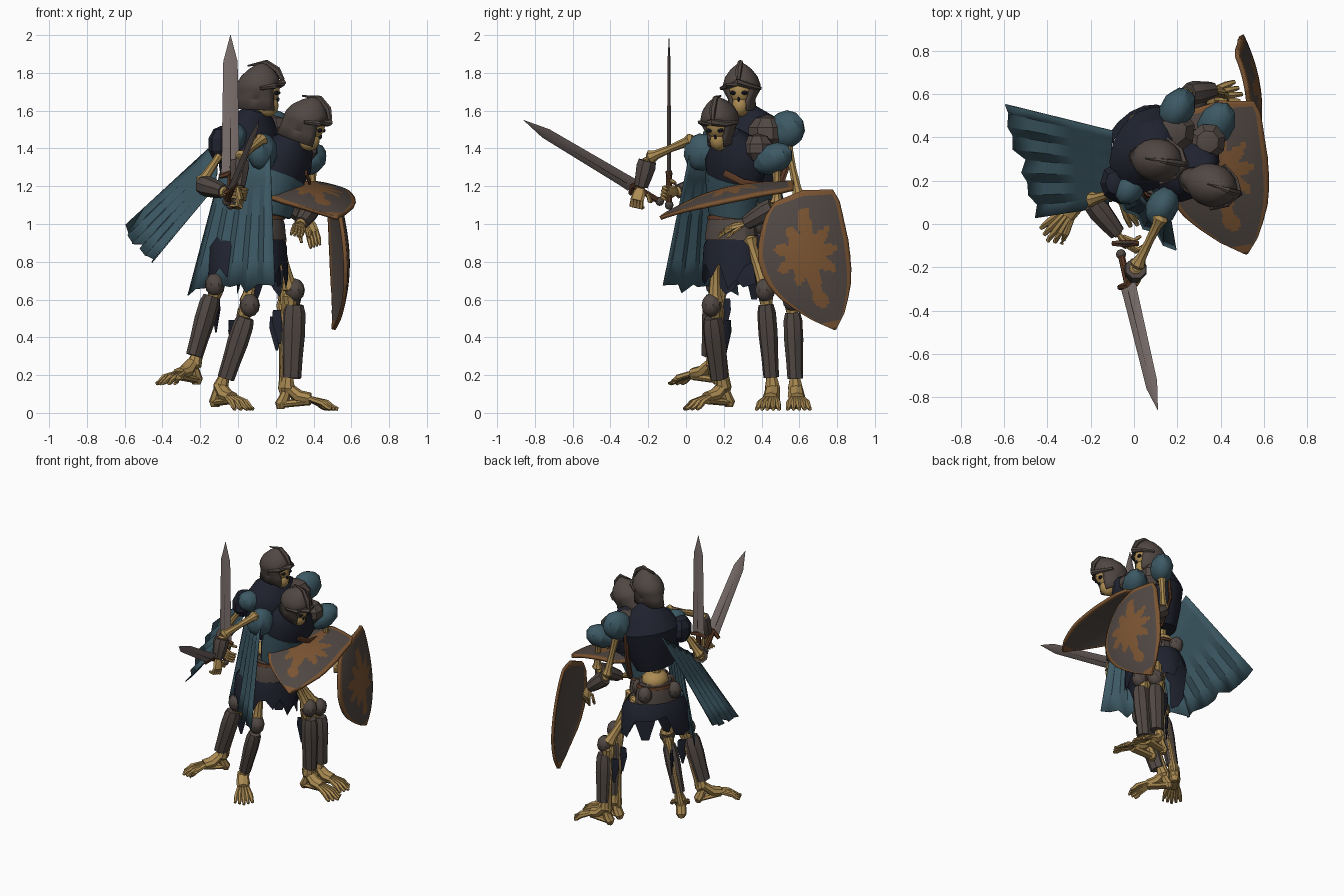
import bpy, bmesh, math, random
from mathutils import Vector, Matrix, Euler

random.seed(4)
if "Cube" in bpy.data.objects:
    bpy.data.objects.remove(bpy.data.objects["Cube"])
made = []


def material(name, r, g, b):
    m = bpy.data.materials.new(name)
    m.use_nodes = True
    m.diffuse_color = (r, g, b, 1)
    bsdf = m.node_tree.nodes["Principled BSDF"]
    bsdf.inputs["Base Color"].default_value = (r, g, b, 1)
    bsdf.inputs["Roughness"].default_value = 0.8
    return m


bone = material("old bone", .41, .26, .085)
iron = material("dark iron", .082, .064, .056)
teal = material("teal cloth", .046, .1, .128)
navy = material("navy rags", .014, .016, .028)
bronze = material("bronze paint", .20, .09, .032)
steel = material("blade steel", .20, .16, .15)
leather = material("brown leather", .10, .04, .018)


def finish(name, bm, mats):
    mesh = bpy.data.meshes.new(name)
    bm.to_mesh(mesh)
    bm.free()
    for m in mats:
        mesh.materials.append(m)
    obj = bpy.data.objects.new(name, mesh)
    bpy.context.scene.collection.objects.link(obj)
    made.append(obj)
    return obj


def sweep(name, points, radii, mat, sides=8, flat=1, side=(.3, .8, .52), jag=0, caps=True):
    """Loft elliptical rings along a path."""
    bm = bmesh.new()
    pts = [Vector(p) for p in points]
    rings = []
    for i, p in enumerate(pts):
        t = (pts[min(i + 1, len(pts) - 1)] - pts[max(i - 1, 0)]).normalized()
        s = Vector(side) - t * t.dot(Vector(side))
        s = s.normalized() if s.length > .05 else t.orthogonal().normalized()
        n = t.cross(s)
        ring = []
        for k in range(sides):
            a = math.tau * k / sides
            co = p + (s * math.cos(a) + n * math.sin(a) * flat) * radii[i]
            if jag and i == len(pts) - 1:
                co.z += random.uniform(-jag, jag)
            ring.append(bm.verts.new(co))
        rings.append(ring)
    for lo, hi in zip(rings, rings[1:]):
        for k in range(sides):
            j = (k + 1) % sides
            bm.faces.new((lo[k], lo[j], hi[j], hi[k]))
    if caps:
        bm.faces.new(rings[0])
        bm.faces.new(rings[-1])
    bmesh.ops.recalc_face_normals(bm, faces=bm.faces)
    return finish(name, bm, [mat])


def ellipsoid(name, loc, size, mat, rot=(0, 0, 0), parent=Matrix(), seg=12):
    bm = bmesh.new()
    bmesh.ops.create_uvsphere(bm, u_segments=seg, v_segments=seg * 2 // 3, radius=1)
    obj = finish(name, bm, [mat])
    obj.matrix_world = parent @ Matrix.LocRotScale(Vector(loc), Euler(rot), Vector(size))
    return obj


def long_bone(name, a, b, r):
    a, b = Vector(a), Vector(b)
    stops = (0, .06, .18, .5, .82, .94, 1)
    sweep(name, [a.lerp(b, f) for f in stops], [r * k for k in (.9, 1.5, 1, .8, 1, 1.5, .9)], bone)


def head(prefix, loc, yaw, pitch):
    frame = Matrix.Translation(loc) @ Euler((0, pitch, yaw)).to_matrix().to_4x4()
    # Open-faced helmet with cheek guards, a neck guard and a pointed crest
    shape = [(-.115, .112), (-.06, .106), (-.01, .116), (.02, .116), (.06, .1), (.1, .065), (.125, .03), (.134, .004)]
    helm = sweep(prefix + "_helmet", [(0, 0, z) for z, r in shape], [r for z, r in shape],
                 iron, 20, .86, (1, 0, 0), caps=False)
    bm = bmesh.new()
    bm.from_mesh(helm.data)
    centres = [(f, f.calc_center_median()) for f in bm.faces]
    face_gap = [f for f, c in centres if c.x > 0 and abs(c.y) < .06 and c.z < .01]
    bmesh.ops.delete(bm, geom=face_gap, context='FACES')
    for v in bm.verts:
        if v.co.z < -.04:
            v.co.y *= .78
            v.co.x *= 1.12
        v.co.x += max(v.co.z, 0) * .15
    bm.to_mesh(helm.data)
    bm.free()
    helm.matrix_world = frame
    helm.modifiers.new("shell", 'SOLIDIFY').thickness = .01
    brow = sweep(prefix + "_helmet_brow", [(.03, -.105, .0), (.1, -.06, .015), (.13, 0, .035),
                 (.1, .06, .015), (.03, .105, .0)], [.01, .015, .02, .015, .01], iron, 6)
    crest = sweep(prefix + "_helmet_crest", [(.13, 0, .05), (.1, 0, .1), (.04, 0, .138), (-.06, 0, .115)],
                  [.012, .018, .014, .004], iron, 6)
    brow.matrix_world = crest.matrix_world = frame
    ellipsoid(prefix + "_skull", (.033, 0, -.01), (.085, .07, .09), bone, parent=frame)
    ellipsoid(prefix + "_jaw", (.058, 0, -.09), (.058, .05, .06), bone, parent=frame)
    ellipsoid(prefix + "_nose_hole", (.11, 0, -.055), (.01, .007, .014), navy, parent=frame, seg=6)
    for s in (-1, 1):
        ellipsoid(prefix + "_eye_socket", (.104, s * .03, -.02), (.014, .018, .012), navy, parent=frame, seg=8)


def foot(name, ankle, toe):
    ankle, toe = Vector(ankle), Vector(toe)
    ahead = (toe - ankle).normalized()
    across = Vector((-ahead.y, ahead.x, 0)).normalized()
    flat_dir = Vector((ahead.x, ahead.y, 0)).normalized()
    heel = ankle - flat_dir * .035 - Vector((0, 0, .055))
    sweep(name + "_heel", [ankle + Vector((0, 0, .02)), ankle.lerp(heel, .5), heel, heel - Vector((0, 0, .025))],
          [.03, .036, .036, .022], bone, 8, .85, across)
    mid = ankle.lerp(toe, .45) + Vector((0, 0, .012))
    sweep(name + "_sole", [heel, mid - Vector((0, 0, .015))], [.032, .034], bone, 8, .6, across)
    sweep(name + "_instep", [ankle + Vector((0, 0, .04)), ankle.lerp(mid, .5), mid], [.036, .046, .042],
          bone, 8, .75, across)
    for k in range(5):
        off = (k - 2) * .03
        tip = toe + across * off - flat_dir * abs(off) * .5
        base = mid + across * off * .5
        knuckle = base.lerp(tip, .6) + Vector((0, 0, .01))
        sweep(name + "_toe", [base, knuckle, base.lerp(tip, .82), tip], [.014, .017, .013, .01], bone, 6)


def leg(prefix, hip, knee, ankle, toe):
    hip, knee, ankle, toe = map(Vector, (hip, knee, ankle, toe))
    ahead = Vector((toe.x - ankle.x, toe.y - ankle.y, 0)).normalized()
    long_bone(prefix + "_thigh_bone", hip, knee, .032)
    long_bone(prefix + "_shin_bone", knee, ankle, .028)
    long_bone(prefix + "_calf_bone", knee - ahead * .035, ankle - ahead * .025, .016)
    stops = (.14, .22, .42, .64, .84)
    sweep(prefix + "_greave", [knee.lerp(ankle, f) + ahead * .02 for f in stops],
          [.05, .062, .064, .056, .052], iron, 8, .8, ahead)
    ellipsoid(prefix + "_knee_cap", knee + ahead * .02, (.055, .055, .062), iron, seg=9)
    # Torn rag behind the calf
    back = knee.lerp(ankle, .3) - ahead * .055
    sweep(prefix + "_calf_rag", [back + Vector((0, 0, .06)), back, back - Vector((0, 0, .12))],
          [.035, .04, .006], navy, 6, .3, ahead)
    foot(prefix + "_foot", ankle, toe)


def hand(prefix, wrist, ahead, curl, curled):
    wrist, ahead, curl = Vector(wrist), Vector(ahead).normalized(), Vector(curl).normalized()
    across = ahead.cross(curl).normalized()
    sweep(prefix + "_palm", [wrist, wrist + ahead * .03, wrist + ahead * .07], [.022, .036, .038],
          bone, 8, .5, across)
    for k in range(5):
        base = wrist + ahead * (.02 if k == 4 else .065) + across * (k - 1.5) * .018
        bend = .35 + .65 * curled
        mid = base + ahead * .04 + curl * .02 * bend + across * (.02 if k == 4 else 0)
        tip = mid + ahead * .045 * (1 - curled * 1.3) + curl * .045 * bend
        sweep(prefix + "_finger", [base, mid, mid.lerp(tip, .5), tip], [.01, .012, .01, .007], bone, 6)


def arm(prefix, shoulder, elbow, wrist, ahead, curl, curled):
    elbow, wrist = Vector(elbow), Vector(wrist)
    long_bone(prefix + "_upper_arm_bone", shoulder, elbow, .025)
    long_bone(prefix + "_forearm_bone", elbow, wrist, .02)
    sweep(prefix + "_vambrace", [elbow.lerp(wrist, f) for f in (.1, .3, .7, .95)],
          [.05, .055, .046, .038], iron, 8)
    hand(prefix + "_hand", wrist, ahead, curl, curled)


def sword(prefix, pommel, tip, wide):
    pommel, tip, wide = Vector(pommel), Vector(tip), Vector(wide)
    d = (tip - pommel).normalized()
    guard = pommel + d * .17
    sweep(prefix + "_blade", [guard, guard + d * .05, tip - d * .14, tip], [.05, .047, .038, .001],
          steel, 4, .22, wide)
    for s in (-1, 1):
        groove = wide.cross(d).normalized() * s * .006
        sweep(prefix + "_fuller", [guard + d * .03 + groove, guard + d * .45 + groove], [.014, .008],
              iron, 4, .35, wide)
    sweep(prefix + "_grip", [pommel, guard], [.016, .018], leather, 8)
    sweep(prefix + "_guard", [guard - wide * .06 - d * .02, guard, guard + wide * .06 - d * .02],
          [.012, .02, .012], leather, 6)
    ellipsoid(prefix + "_pommel", pommel, (.024, .024, .024), iron, seg=9)


def shield(name, top, tip, right, out):
    """Curved heater shield with a painted rim and a tree crest."""
    top, tip, right, out = map(Vector, (top, tip, right, out))
    rows, cols = 48, 36
    widths = [.16, .205, .225, .24, .25, .245, .23, .2, .15, .09, .006]
    bm = bmesh.new()
    grid = []
    for i in range(rows + 1):
        t = i / rows
        k = min(int(t * 10), 9)
        half = widths[k] + (widths[k + 1] - widths[k]) * (t * 10 - k)
        line = []
        for j in range(cols + 1):
            u = (2 * j / cols - 1) * half
            skew = -.075 * math.sin(math.pi * t)
            dip = .04 * abs(2 * j / cols - 1) * (1 - t) ** 4
            co = top.lerp(tip, t + dip) + right * (u + skew) + out * (.05 * math.sin(math.pi * t) - .75 * u * u)
            line.append((bm.verts.new(co), u, t * .75 - .32))
        grid.append(line)
    for i in range(rows):
        for j in range(cols):
            ring = (grid[i][j], grid[i + 1][j], grid[i + 1][j + 1], grid[i][j + 1])
            f = bm.faces.new([c[0] for c in ring])
            u, v = ring[0][1], ring[0][2]
            crown = math.hypot(u, v) < .145 + .035 * math.cos(9 * math.atan2(v, u))
            trunk = abs(u) < .026 and -.24 < v < .27 or math.hypot(u, v - .25) < .045
            edge = i < 2 or i > rows - 4 or j < 2 or j > cols - 3
            f.material_index = 1 if edge else 2 if crown or trunk else 0
    obj = finish(name, bm, [iron, bronze, bronze, iron, bronze, iron])
    mod = obj.modifiers.new("thickness", 'SOLIDIFY')
    mod.thickness, mod.material_offset = .02, 3


def cape(name, top_a, top_b, low_a, low_b, folds=5):
    """Softly pleated cloth with a stepped, torn hem."""
    ta, tb, la, lb = map(Vector, (top_a, top_b, low_a, low_b))
    out = (tb - ta).cross(la - ta).normalized()
    bm = bmesh.new()
    cols, rows = folds * 2, 5
    grid = []
    for j in range(cols + 1):
        reach = 1 + random.uniform(-.07, .02)
        grid.append([bm.verts.new(ta.lerp(tb, j / cols).lerp(la.lerp(lb, j / cols), reach * i / rows)
                     + out * (.008 if j % 2 else -.008) * (.4 + i / rows)) for i in range(rows + 1)])
    for a, b in zip(grid, grid[1:]):
        for i in range(rows):
            bm.faces.new((a[i], a[i + 1], b[i + 1], b[i]))
    finish(name, bm, [teal]).modifiers.new("thickness", 'SOLIDIFY').thickness = .006


def torso(prefix, spine, chest, chest_r, hips, across, skirt_r, skirt_drop):
    sweep(prefix + "_spine", spine, [.034] * len(spine), bone)
    sweep(prefix + "_chest", chest, chest_r, navy, 14, .74, across)
    hips = Vector(hips)
    up = Vector((0, 0, .06))
    ellipsoid(prefix + "_pelvis", hips + up, (.09, .1, .07), bone)
    sweep(prefix + "_hip_plate", [hips + up, hips, hips - up * 1.4], [.115, .14, .15], iron, 12, .78, across)
    sweep(prefix + "_belt", [hips + up * .75, hips + up * .4], [.13, .138], leather, 14, .8, across)
    sweep(prefix + "_skirt", [hips - up, hips - up * 2, hips - up * skirt_drop], [skirt_r * .8, skirt_r * .95, skirt_r],
          navy, 20, .7, across, jag=.11, caps=False)
    for s in (-1, 1):
        ellipsoid(prefix + "_belt_pouch", hips + Vector(across) * s * .11 + Vector((-.07, .05, 0)),
                  (.05, .05, .06), iron, seg=9)


# Standing fighter at the rear
head("rear_fighter", (.105, .295, 1.72), -.15, .05)
torso("rear_fighter", [(.04, .32, .95), (.02, .32, 1.1), (.05, .33, 1.3), (.1, .31, 1.64)],
      [(.03, .32, 1.17), (.05, .33, 1.31), (.06, .34, 1.45), (.08, .33, 1.54), (.1, .31, 1.61)],
      [.14, .19, .215, .165, .07], (.03, .32, 1.0), (.51, .86, 0), .25, 4)
sweep("rear_fighter_back_strap", [(.13, .52, 1.45), (.12, .53, 1.3), (.14, .46, 1.1)], [.02] * 3, leather, 6, .5)
ellipsoid("rear_fighter_left_pauldron", (.2, .53, 1.5), (.08, .11, .1), teal, (.5, 0, -.5), seg=10)
ellipsoid("rear_fighter_left_shoulder_plate", (.18, .43, 1.48), (.11, .11, .1), iron, (0, 0, -.5), seg=8)
ellipsoid("rear_fighter_right_pauldron", (-.02, .17, 1.46), (.07, .09, .075), teal, (-.4, 0, -.5), seg=10)
ellipsoid("rear_fighter_right_shoulder_rag", (-.09, .19, 1.42), (.07, .09, .1), navy, seg=8)
arm("rear_fighter_right", (-.04, .16, 1.45), (-.2, .11, 1.21), (-.07, -.05, 1.17),
    (.6, -.7, 0), (.7, .3, -.2), .9)
arm("rear_fighter_left", (.2, .53, 1.45), (.24, .6, 1.13), (.37, .62, 1.02), (.35, -.05, -1), (-.2, -1, -.3), .2)
leg("rear_fighter_right", (-.03, .24, .93), (-.11, .17, .68), (-.24, .14, .23), (-.4, -.08, .155))
leg("rear_fighter_left", (.12, .4, .93), (.26, .56, .6), (.26, .58, .1), (.5, .6, .02))
sword("rear_fighter_sword", (-.04, -.09, 1.1), (-.04, -.09, 2.0), (1, 0, 0))
shield("rear_fighter_shield", (.53, .62, 1.18), (.515, .79, .44), (-.16, .96, .2), (.97, .16, 0))
cape("rear_fighter_cape", (-.1, .43, 1.45), (-.12, .08, 1.2), (-.61, .56, .97), (-.46, .03, .78))

# Stooping fighter in front
head("front_fighter", (.355, .18, 1.55), -.3, .35)
torso("front_fighter", [(.15, .24, .95), (.16, .24, 1.1), (.24, .26, 1.3), (.34, .2, 1.48)],
      [(.17, .24, 1.08), (.2, .25, 1.2), (.25, .27, 1.33), (.29, .25, 1.42), (.33, .22, 1.48)],
      [.12, .15, .18, .14, .07], (.13, .24, 1.0), (.55, .83, 0), .17, 5)
sweep("front_fighter_tunic", [(.17, .24, 1.05), (.19, .245, 1.15), (.22, .26, 1.25)], [.13, .15, .17],
      teal, 14, .76, (.55, .83, 0))
sweep("front_fighter_chest_strap", [(.36, .2, 1.27), (.38, .3, 1.22), (.38, .42, 1.2)],
      [.018] * 3, leather, 6, .4, (0, 0, 1))
ellipsoid("front_fighter_left_pauldron", (.38, .46, 1.345), (.085, .12, .08), teal, (.4, 0, -.5), seg=10)
ellipsoid("front_fighter_left_shoulder_plate", (.34, .38, 1.4), (.09, .09, .08), iron, (0, 0, -.5), seg=8)
ellipsoid("front_fighter_right_pauldron", (.13, .08, 1.38), (.075, .1, .1), teal, (-.4, 0, -.5), seg=10)
arm("front_fighter_right", (.13, .04, 1.45), (.01, -.2, 1.35), (.0, -.24, 1.19), (.2, -.3, -1), (-.8, .3, 0), .8)
arm("front_fighter_left", (.39, .48, 1.33), (.4, .48, 1.1), (.33, .31, 1.0), (-.1, -1, -.25), (-.3, 0, -1), .2)
leg("front_fighter_right", (.09, .16, .93), (.05, .15, .57), (-.1, .2, .11), (.05, .0, .02))
leg("front_fighter_left", (.21, .33, .93), (.28, .42, .65), (.26, .46, .1), (.53, .43, .02))
sword("front_fighter_sword", (-.06, -.14, 1.12), (.11, -.86, 1.55), (.65, .45, .6))
shield("front_fighter_shield", (.395, .57, 1.23), (.52, -.14, 1.04), (.97, .14, -.06), (.05, -.24, .97))
cape("front_fighter_cape", (.17, .02, 1.37), (-.06, .2, 1.4), (.19, -.13, .66), (-.27, .27, .62))

# Smooth rounded parts while keeping hard edges
bpy.ops.object.select_all(action='DESELECT')
for obj in made:
    obj.select_set(True)
bpy.context.view_layer.objects.active = made[0]
bpy.ops.object.shade_smooth_by_angle(angle=math.radians(32))
